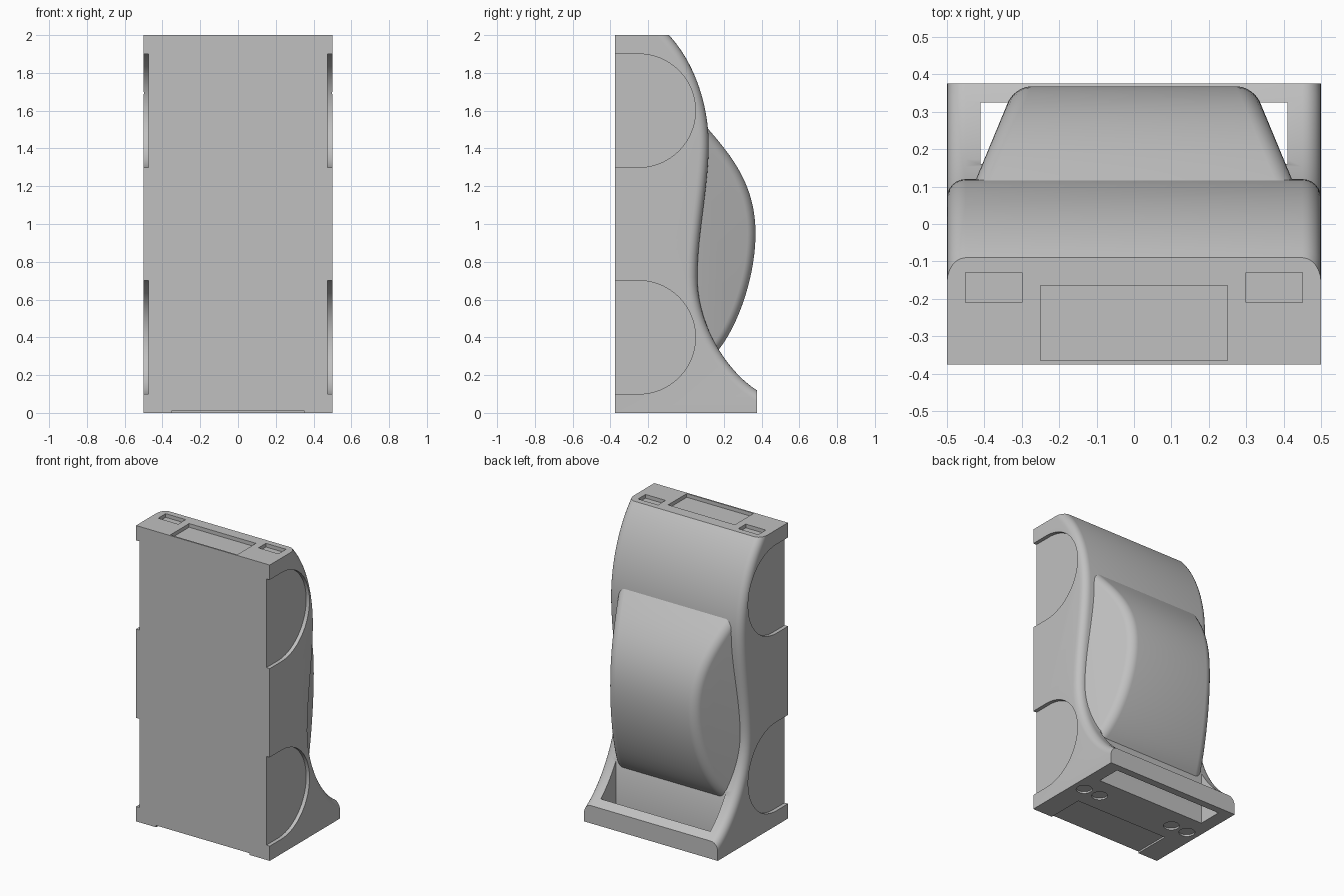
import bpy, bmesh, math
from mathutils import Vector
from mathutils.geometry import interpolate_bezier

cube = bpy.data.objects.get("Cube")
if cube:
    bpy.data.objects.remove(cube)

GREY = (0.53, 0.53, 0.53, 1)
grey = bpy.data.materials.new("plain grey")
grey.use_nodes = True
grey.diffuse_color = GREY
grey.node_tree.nodes["Principled BSDF"].inputs["Base Color"].default_value = GREY


def curve(*points, steps=20):
    """Chain of cubic curves through (y, z) points: knot, handle, handle, knot..."""
    pts = [Vector((0, *p)) for p in points]
    path = [pts[0]]
    for i in range(0, len(pts) - 1, 3):
        path += interpolate_bezier(*pts[i:i + 4], steps)[1:]
    return [(p.y, p.z) for p in path]


def make_object(name, bm):
    bmesh.ops.recalc_face_normals(bm, faces=bm.faces)
    mesh = bpy.data.meshes.new(name)
    bm.to_mesh(mesh)
    bm.free()
    mesh.materials.append(grey)
    obj = bpy.data.objects.new(name, mesh)
    bpy.context.collection.objects.link(obj)
    return obj


def rounded_prism(name, path, closing, half_width, radius):
    """Extrude a side outline across x and round the rims along the path."""
    bm = bmesh.new()
    outline = path + closing
    left, right = [[bm.verts.new((s * half_width(y), y, z)) for y, z in outline]
                   for s in (1, -1)]
    bm.faces.new(left)
    bm.faces.new(right)
    n = len(outline)
    for i in range(n):
        j = (i + 1) % n
        bm.faces.new((left[i], left[j], right[j], right[i]))
    rims = [bm.edges.get((side[i], side[i + 1]))
            for side in (left, right) for i in range(len(path) - 1)]
    bmesh.ops.recalc_face_normals(bm, faces=bm.faces)
    bmesh.ops.bevel(bm, geom=rims, offset=radius, offset_type='OFFSET',
                    segments=6, profile=0.5, affect='EDGES', clamp_overlap=False)
    return make_object(name, bm)


def box(name, x, y, z):
    bm = bmesh.new()
    bmesh.ops.create_cube(bm, size=1)
    for v in bm.verts:
        v.co = [a + (c + 0.5) * (b - a) for c, (a, b) in zip(v.co, (x, y, z))]
    return make_object(name, bm)


def disc(name, x, y, radius, depth):
    bm = bmesh.new()
    bmesh.ops.create_cone(bm, cap_ends=True, segments=32, radius1=radius,
                          radius2=radius, depth=2 * depth)
    bmesh.ops.translate(bm, verts=bm.verts, vec=(x, y, 0))
    return make_object(name, bm)


def wheel_cutter(side, z):
    """Half-round recess, open towards the front."""
    bm = bmesh.new()
    arc = [math.pi * (i / 48 - 0.5) for i in range(49)]
    outline = [(-0.25 + 0.3 * math.cos(a), z + 0.3 * math.sin(a)) for a in arc]
    outline += [(-0.5, z + 0.3), (-0.5, z - 0.3)]
    face = bm.faces.new([bm.verts.new((side * 0.475, *p)) for p in outline])
    new = bmesh.ops.extrude_face_region(bm, geom=[face])["geom"]
    bmesh.ops.translate(bm, vec=(side * 0.1, 0, 0),
                        verts=[v for v in new if isinstance(v, bmesh.types.BMVert)])
    return make_object("wheel_cutter", bm)


def smooth(obj):
    obj.data.shade_smooth()
    obj.data.set_sharp_from_angle(angle=math.radians(30))


# Body with an S-shaped back
back = curve((0.375, 0.12), (0.23, 0.21), (0.06, 0.45), (0.06, 0.72),
             (0.06, 0.95), (0.12, 1.2), (0.12, 1.42),
             (0.12, 1.64), (0.04, 1.86), (-0.09, 2))
body = rounded_prism("body", back, [(-0.375, 2), (-0.375, 0), (0.375, 0)],
                     lambda y: 0.5, 0.05)

# Tapered bulging cabin
roof = [(0.06, 1.57)] + curve((0.12, 1.5), (0.25, 1.35), (0.368, 1.2), (0.368, 0.95),
                              (0.368, 0.7), (0.26, 0.43), (0.16, 0.32)) + [(0.1, 0.25)]
cabin = rounded_prism("cabin", roof, [(0.02, 0.25), (0.02, 1.57)],
                      lambda y: 0.472 - 0.415 * y, 0.045)

# Slot through the foot, and shallow recesses in the top and bottom
top = (1.975, 2.1)
cutters = [
    box("slot_cutter", (-0.41, 0.41), (0.16, 0.325), (-0.1, 0.6)),
    box("top_panel_cutter", (-0.25, 0.25), (-0.365, -0.165), top),
    box("bottom_panel_cutter", (-0.35, 0.35), (-0.5, -0.12), (-0.1, 0.012)),
]
for s in (-1, 1):
    x = sorted((s * 0.3, s * 0.45))
    cutters.append(box("light_cutter", x, (-0.21, -0.13), top))
    cutters += [wheel_cutter(s, z) for z in (0.4, 1.6)]
    cutters += [disc("round_light_cutter", s * cx, 0.015, 0.05, 0.012)
                for cx in (0.29, 0.415)]

bpy.context.view_layer.objects.active = body
for cutter in cutters:
    cutter.hide_render = True
    mod = body.modifiers.new("cut", 'BOOLEAN')
    mod.operation = 'DIFFERENCE'
    mod.solver = 'EXACT'
    mod.object = cutter
    bpy.ops.object.modifier_apply(modifier=mod.name)
    bpy.data.objects.remove(cutter)

smooth(body)
smooth(cabin)
